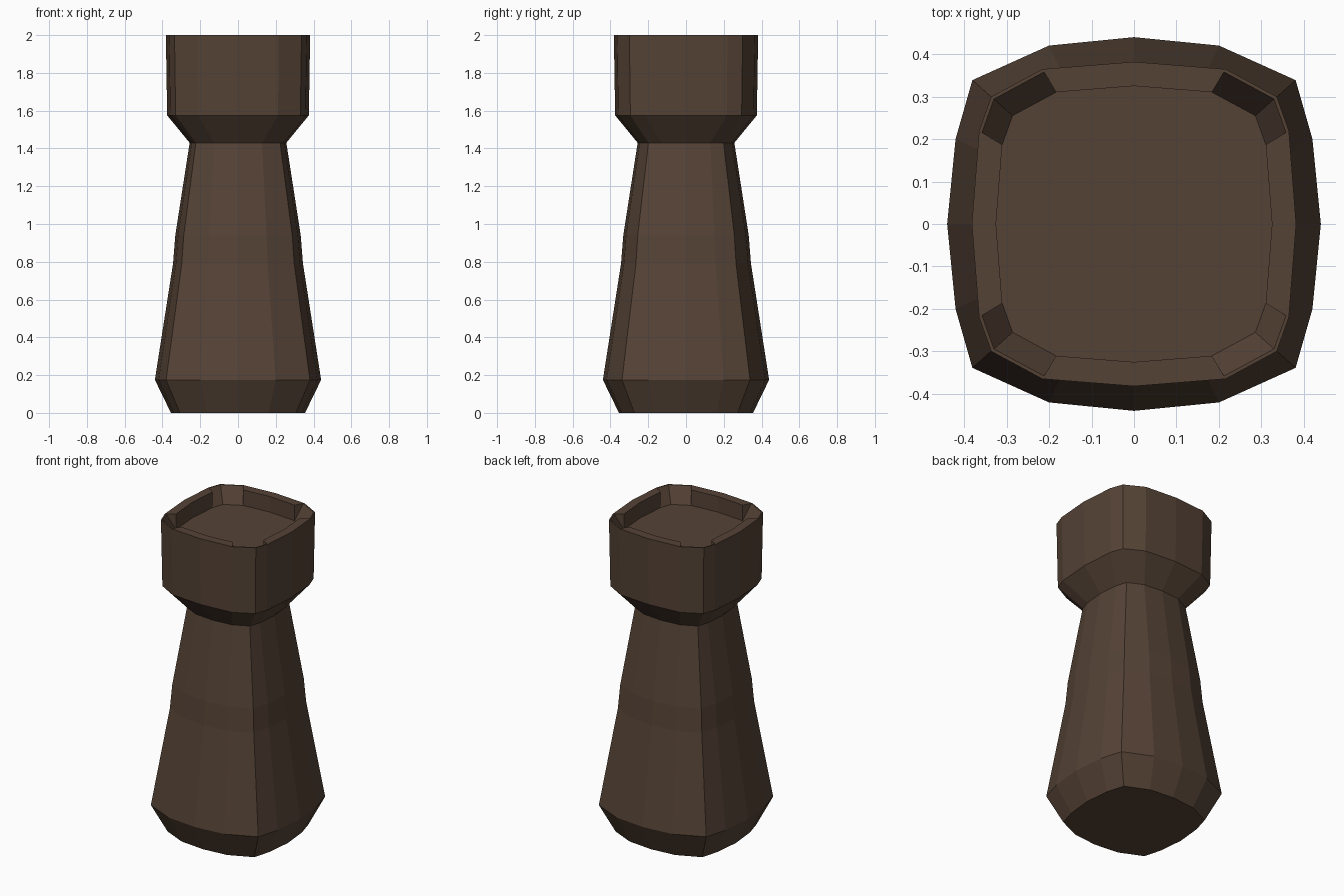
import bpy, bmesh

if "Cube" in bpy.data.objects:
    bpy.data.objects.remove(bpy.data.objects["Cube"])

wood = bpy.data.materials.new("dark brown wood")
wood.diffuse_color = (0.09, 0.055, 0.036, 1)
wood.use_nodes = True
wood.node_tree.nodes["Principled BSDF"].inputs["Base Color"].default_value = wood.diffuse_color

# Quarter outlines of the rounded-square section, at radius 1
BODY = [(1, 0), (0.955, 0.455), (0.865, 0.77), (0.455, 0.955), (0, 1)]
HEAD = [(1, 0), (0.955, 0.575), (0.88, 0.785), (0.565, 0.955), (0, 1)]


def outline(t):
    """16-point section, blended from body (t=0) to head (t=1)."""
    q = [tuple(a + (b - a) * t for a, b in zip(p, h)) for p, h in zip(BODY, HEAD)]
    pts = q[:4]
    pts += [(-x, y) for x, y in reversed(q[1:])]
    pts += [(-x, -y) for x, y in q[:4]]
    pts += [(x, -y) for x, y in reversed(q[1:])]
    return pts


bm = bmesh.new()


def ring(r, z, t):
    return [bm.verts.new((x * r, y * r, z)) for x, y in outline(t)]


def bridge(a, b):
    for i in range(16):
        j = (i + 1) % 16
        bm.faces.new((a[i], a[j], b[j], b[i]))


# Foot, tapering shaft, flared head and thin outer lip
profile = [(0.355, 0, 0), (0.44, 0.175, 0), (0.344, 0.79, 0), (0.332, 0.94, 0),
           (0.256, 1.43, 0.4), (0.375, 1.575, 1), (0.382, 2, 1), (0.375, 2, 1)]
rings = [ring(*p) for p in profile]
for a, b in zip(rings, rings[1:]):
    bridge(a, b)
bm.faces.new(list(reversed(rings[0])))

# Recess in the top: flat ledges on the four sides, sloped notches at corners
lip = rings[-1]
floor = ring(0.325, 1.9, 1)
ledge = {i: bm.verts.new((v.co.x, v.co.y, 2))
         for i, v in enumerate(floor) if i % 4 != 2}
for i in range(16):
    j = (i + 1) % 16
    if i % 4 in (1, 2):
        bm.faces.new((lip[i], lip[j], floor[j], floor[i]))
    else:
        bm.faces.new((lip[i], lip[j], ledge[j], ledge[i]))
        bm.faces.new((ledge[i], ledge[j], floor[j], floor[i]))
    if i % 4 == 1:
        bm.faces.new((lip[i], floor[i], ledge[i]))
    if i % 4 == 3:
        bm.faces.new((lip[i], ledge[i], floor[i]))
bm.faces.new(floor)
bmesh.ops.recalc_face_normals(bm, faces=bm.faces[:])

mesh = bpy.data.meshes.new("tower_piece")
bm.to_mesh(mesh)
bm.free()
mesh.materials.append(wood)
obj = bpy.data.objects.new("tower_piece", mesh)
bpy.context.collection.objects.link(obj)
